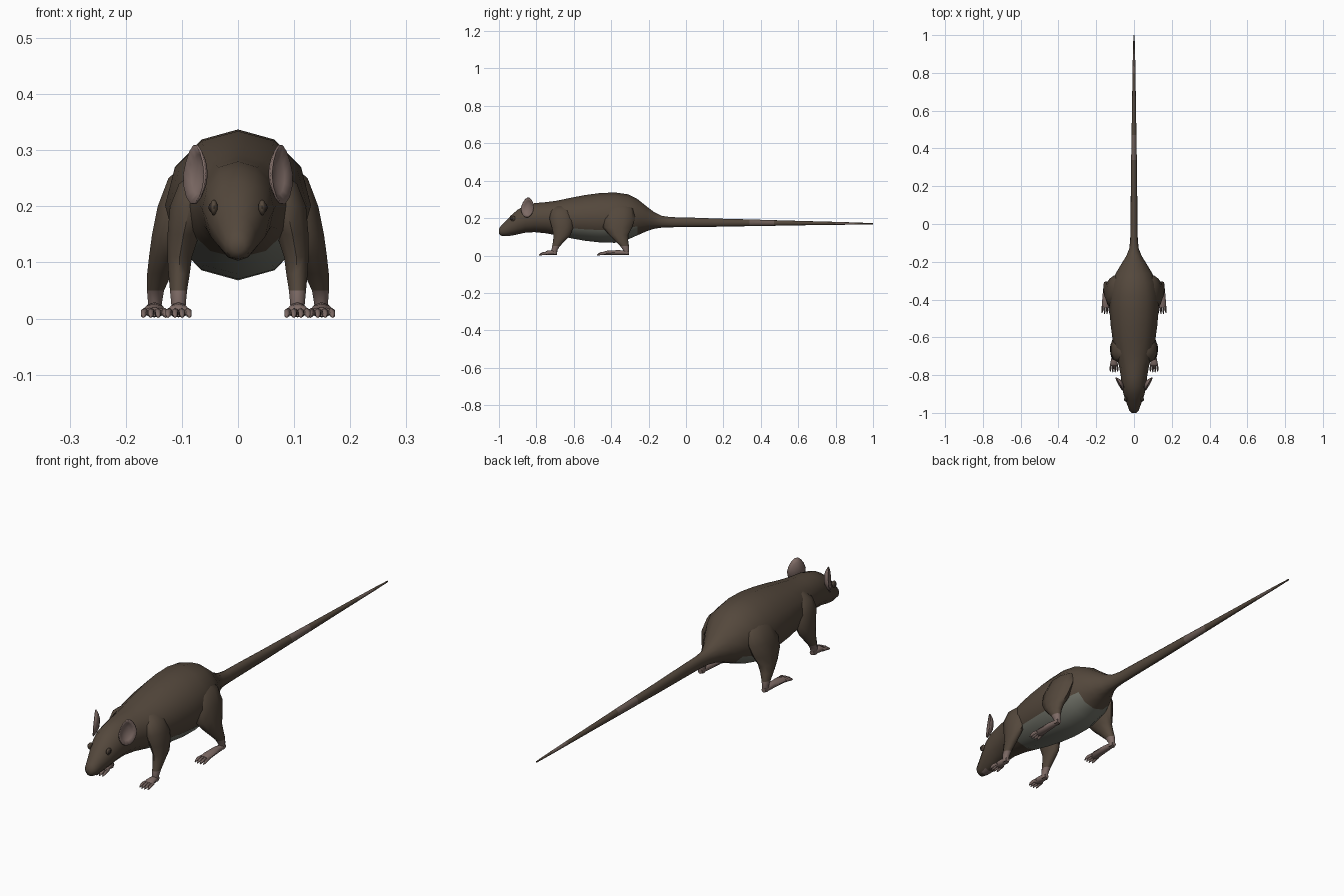
import bpy, bmesh, math
from mathutils import Vector


def material(name, rgb):
    m = bpy.data.materials.new(name)
    m.diffuse_color = (*rgb, 1)
    return m


FUR = material("brown fur", (0.088, 0.064, 0.045))
SKIN = material("pink skin", (0.205, 0.145, 0.13))
BELLY = material("grey belly", (0.17, 0.175, 0.145))
EYE = material("dark eye", (0.03, 0.022, 0.018))
TAILSKIN = material("pale tail band", (0.15, 0.108, 0.092))


def finish(name, bm, mats, mirror=False, angle=60):
    bmesh.ops.recalc_face_normals(bm, faces=bm.faces)
    me = bpy.data.meshes.new(name)
    bm.to_mesh(me)
    bm.free()
    ob = bpy.data.objects.new(name, me)
    bpy.context.collection.objects.link(ob)
    for m in mats:
        me.materials.append(m)
    if mirror:
        ob.modifiers.new("mirror", 'MIRROR').use_clip = False
    bpy.ops.object.select_all(action='DESELECT')
    ob.select_set(True)
    bpy.context.view_layer.objects.active = ob
    bpy.ops.object.shade_smooth_by_angle(angle=math.radians(angle))
    return ob


def add_loft(bm, rings, axis, n, rule=None):
    """Rings are (position, centre x, centre other, radius x, radius other)."""
    rows = []
    for t, cx, c, rx, r in rings:
        row = []
        for k in range(n):
            a = 2 * math.pi * k / n
            x, o = cx + rx * math.sin(a), c + r * math.cos(a)
            row.append(bm.verts.new((x, t, o) if axis == 'y' else (x, o, t)))
        rows.append(row)
    for i in range(len(rows) - 1):
        for k in range(n):
            j = (k + 1) % n
            f = bm.faces.new((rows[i][k], rows[i][j], rows[i + 1][j], rows[i + 1][k]))
            if rule:
                f.material_index = rule(f.calc_center_median(), k)
    bm.faces.new(rows[0])
    bm.faces.new(rows[-1])


# Body, head and tail as one skin: y, half width, bottom z, top z
profile = [
    (-1.0, 0.012, 0.118, 0.142), (-0.99, 0.024, 0.106, 0.158),
    (-0.965, 0.033, 0.103, 0.183), (-0.935, 0.044, 0.106, 0.215),
    (-0.90, 0.056, 0.113, 0.245), (-0.86, 0.064, 0.122, 0.268),
    (-0.81, 0.069, 0.125, 0.280), (-0.75, 0.080, 0.119, 0.285),
    (-0.69, 0.098, 0.108, 0.293), (-0.62, 0.112, 0.093, 0.308),
    (-0.54, 0.123, 0.079, 0.323), (-0.46, 0.130, 0.070, 0.334),
    (-0.38, 0.130, 0.068, 0.337), (-0.31, 0.118, 0.086, 0.327),
    (-0.26, 0.096, 0.108, 0.302), (-0.21, 0.066, 0.130, 0.262),
    (-0.17, 0.041, 0.143, 0.232), (-0.13, 0.025, 0.149, 0.212),
    (-0.08, 0.020, 0.151, 0.205), (0.02, 0.018, 0.152, 0.203),
    (0.18, 0.017, 0.154, 0.197), (0.34, 0.015, 0.157, 0.193),
    (0.47, 0.013, 0.159, 0.189), (0.65, 0.010, 0.162, 0.184),
    (0.80, 0.008, 0.164, 0.180), (0.90, 0.006, 0.165, 0.177),
    (1.0, 0.003, 0.167, 0.173)]


def body_rule(c, k):
    if 4 <= k <= 7 and -0.72 < c.y < -0.26:
        return 1
    if 5 <= k <= 6 and -0.97 < c.y < -0.93:
        return 2
    if 0.34 < c.y < 0.47 or 0.80 < c.y < 0.90:
        return 3
    return 0


bm = bmesh.new()
add_loft(bm, [(y, 0, (b + t) / 2, w, (t - b) / 2) for y, w, b, t in profile],
         'y', 12, body_rule)
finish("body_and_tail", bm, [FUR, BELLY, SKIN, TAILSKIN])


# Legs: z, centre x, centre y, radius x, radius y
def leg(name, rings, skin_height):
    bm = bmesh.new()
    add_loft(bm, rings, 'z', 10, lambda c, k: int(c.z < skin_height))
    finish(name, bm, [FUR, SKIN], True)


leg("front_leg", [
    (0.265, 0.055, -0.665, 0.018, 0.03), (0.24, 0.073, -0.668, 0.034, 0.055),
    (0.20, 0.086, -0.665, 0.037, 0.066), (0.15, 0.097, -0.66, 0.030, 0.057),
    (0.11, 0.104, -0.663, 0.023, 0.046), (0.08, 0.105, -0.678, 0.020, 0.032),
    (0.05, 0.106, -0.695, 0.016, 0.021), (0.03, 0.106, -0.703, 0.014, 0.016),
    (0.006, 0.106, -0.703, 0.012, 0.013)], 0.045)
leg("hind_leg", [
    (0.285, 0.06, -0.35, 0.025, 0.04), (0.25, 0.088, -0.355, 0.038, 0.075),
    (0.20, 0.105, -0.36, 0.040, 0.088), (0.15, 0.118, -0.366, 0.037, 0.078),
    (0.11, 0.131, -0.36, 0.029, 0.052), (0.08, 0.140, -0.345, 0.023, 0.036),
    (0.05, 0.147, -0.328, 0.016, 0.023), (0.028, 0.148, -0.32, 0.013, 0.016),
    (0.006, 0.148, -0.32, 0.011, 0.012)], 0.04)


# Feet: flat sole with four toes spread across its front
def foot(name, cx, heel, toe_y, width):
    bm = bmesh.new()
    span = toe_y - heel
    add_loft(bm, [(heel, cx, 0.014, 0.010, 0.010),
                  (heel + span * 0.4, cx, 0.016, width * 0.75, 0.013),
                  (heel + span * 0.85, cx, 0.014, width, 0.012),
                  (toe_y, cx, 0.012, width * 0.9, 0.008)], 'y', 8)
    for i in range(4):
        s = (i - 1.5) / 1.5
        x0, y0 = cx + s * width * 0.75, toe_y + 0.008 + 0.006 * abs(s)
        add_loft(bm, [(y0, x0, 0.012, 0.006, 0.007),
                      (y0 - 0.022, x0 + s * 0.003, 0.011, 0.006, 0.008),
                      (y0 - 0.034, x0 + s * 0.004, 0.007, 0.005, 0.006),
                      (y0 - 0.044, x0 + s * 0.004, 0.003, 0.002, 0.002)], 'y', 6)
    finish(name, bm, [SKIN], True)


foot("front_paw", 0.106, -0.69, -0.752, 0.020)
foot("hind_foot", 0.149, -0.306, -0.442, 0.021)

# Ears: thin cupped ovals, narrower towards the tip
bm = bmesh.new()
centre = Vector((0.078, -0.848, 0.257))
across, up = Vector((0.019, 0.034, 0)), Vector((-0.002, 0.004, 0.053))
outward = Vector((0.86, -0.5, 0))
rows, N = [], 14
for r in (0.35, 0.7, 1.0):
    row = []
    for k in range(N):
        a = 2 * math.pi * k / N
        u, v = r * math.cos(a), r * math.sin(a)
        u *= 1 - 0.25 * max(v, 0)
        row.append(bm.verts.new(centre + across * u + up * v + outward * (0.02 * (r * r - 1))))
    rows.append(row)
bm.faces.new(rows[0])
for i in range(2):
    for k in range(N):
        j = (k + 1) % N
        bm.faces.new((rows[i][k], rows[i][j], rows[i + 1][j], rows[i + 1][k]))
ear = finish("ear", bm, [SKIN], True)
solid = ear.modifiers.new("thickness", 'SOLIDIFY')
solid.thickness = 0.004
solid.offset = 0


# Eyes with a brown lid around each, and the nose
def ball(name, pos, size, mat, mirror=True):
    bm = bmesh.new()
    bmesh.ops.create_uvsphere(bm, u_segments=10, v_segments=8, radius=1)
    for v in bm.verts:
        v.co = Vector(pos) + Vector([a * b for a, b in zip(v.co, size)])
    finish(name, bm, [mat], mirror)


ball("eyelid", (0.043, -0.926, 0.198), (0.007, 0.015, 0.014), FUR)
ball("eye", (0.045, -0.929, 0.198), (0.008, 0.010, 0.009), EYE)
ball("nose", (0, -0.989, 0.134), (0.011, 0.011, 0.009), TAILSKIN, False)
